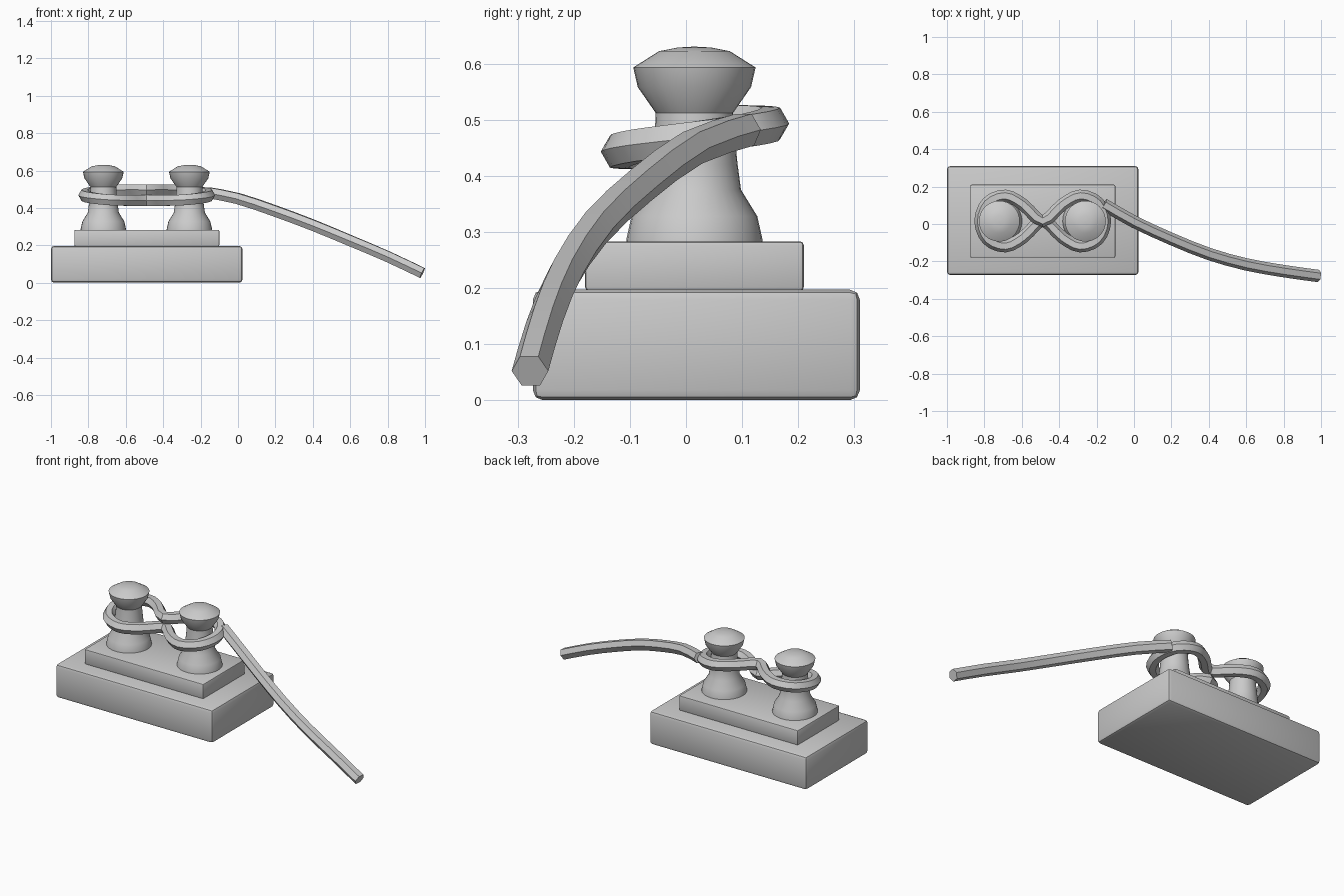
import bpy, bmesh, math
from mathutils import Vector

if "Cube" in bpy.data.objects:
    bpy.data.objects.remove(bpy.data.objects["Cube"])

grey = bpy.data.materials.new("plain grey")
grey.diffuse_color = (0.6, 0.6, 0.6, 1)
grey.use_nodes = True
grey.node_tree.nodes["Principled BSDF"].inputs["Base Color"].default_value = grey.diffuse_color


def finish(name, bm, angle=30):
    bmesh.ops.recalc_face_normals(bm, faces=bm.faces[:])
    me = bpy.data.meshes.new(name)
    bm.to_mesh(me)
    bm.free()
    me.materials.append(grey)
    ob = bpy.data.objects.new(name, me)
    bpy.context.collection.objects.link(ob)
    bpy.ops.object.select_all(action='DESELECT')
    ob.select_set(True)
    bpy.context.view_layer.objects.active = ob
    bpy.ops.object.shade_smooth_by_angle(angle=math.radians(angle))
    return ob


def block(name, lo, hi, bevel):
    bm = bmesh.new()
    bmesh.ops.create_cube(bm, size=1)
    for v in bm.verts:
        v.co = Vector([lo[i] + (v.co[i] + 0.5) * (hi[i] - lo[i]) for i in range(3)])
    bmesh.ops.bevel(bm, geom=bm.edges[:], offset=bevel, segments=2,
                    profile=0.5, affect='EDGES')
    return finish(name, bm, 35)


def lathe(name, x, y, profile, n=32):
    bm = bmesh.new()
    rings = [[bm.verts.new((x + r * math.cos(2 * math.pi * k / n),
                            y + r * math.sin(2 * math.pi * k / n), z))
              for k in range(n)] for r, z in profile]
    for a, b in zip(rings, rings[1:]):
        for k in range(n):
            j = (k + 1) % n
            bm.faces.new((a[k], a[j], b[j], b[k]))
    bm.faces.new(rings[0])
    bm.faces.new(rings[-1])
    return finish(name, bm, 32)


def spline(pts, closed, steps):
    # Catmull-Rom through the control points
    p = [Vector(q) for q in pts]
    n = len(p)
    get = (lambda i: p[i % n]) if closed else (lambda i: p[max(0, min(n - 1, i))])
    out = []
    for i in range(n if closed else n - 1):
        a, b, c, d = (get(i + k) for k in (-1, 0, 1, 2))
        for s in range(steps):
            t = s / steps
            out.append(0.5 * (2 * b + (c - a) * t + (2 * a - 5 * b + 4 * c - d) * t * t
                              + (3 * b - a - 3 * c + d) * t ** 3))
    return out if closed else out + [p[-1]]


def rope(name, pts, closed, steps, r=0.033):
    path = spline(pts, closed, steps)
    n = len(path)
    bm = bmesh.new()
    rings = []
    for i, c in enumerate(path):
        if closed:
            tan = path[(i + 1) % n] - path[i - 1]
        else:
            tan = path[min(i + 1, n - 1)] - path[max(i - 1, 0)]
        tan.normalize()
        side = tan.cross(Vector((0, 0, 1))).normalized()
        up = side.cross(tan)
        rings.append([bm.verts.new(c + r * (side * math.cos(k * math.pi / 3)
                                            + up * math.sin(k * math.pi / 3)))
                      for k in range(6)])
    for i in range(n if closed else n - 1):
        a, b = rings[i], rings[(i + 1) % n]
        for k in range(6):
            j = (k + 1) % 6
            bm.faces.new((a[k], a[j], b[j], b[k]))
    if not closed:
        bm.faces.new(rings[0])
        bm.faces.new(rings[-1])
    return finish(name, bm, 30)


# Stepped base
block("base_block", (-1.0, -0.273, 0), (0.024, 0.31, 0.197), 0.018)
block("mounting_plate", (-0.875, -0.18, 0.195), (-0.10, 0.21, 0.283), 0.007)

# Two mooring posts with flared heads
post = [(0.122, 0.278), (0.121, 0.288), (0.112, 0.328), (0.083, 0.375), (0.077, 0.42),
        (0.070, 0.49), (0.069, 0.512), (0.101, 0.558), (0.109, 0.593),
        (0.063, 0.622), (0.03, 0.6285), (0.004, 0.63)]
for side, x in (("left", -0.72), ("right", -0.26)):
    lathe(side + "_post", x, 0.015, post)

# Figure-eight rope wrap: offsets from the crossing, with height
half = [(0, 0, 0.497), (0.105, 0.088, 0.497), (0.2, 0.135, 0.493), (0.295, 0.098, 0.482),
        (0.333, 0, 0.468), (0.295, -0.098, 0.454), (0.2, -0.135, 0.443), (0.105, -0.088, 0.44)]
other = [(0, 0, 0.44)] + [(-u, v, z) for u, v, z in reversed(half[1:])]
rope("rope_wrap", [(-0.488 + u, 0.016 + v, z) for u, v, z in half + other], True, 3)

# Loose rope end falling away to the right
rope("rope_tail", [(-0.162, 0.105, 0.482), (0, 0.012, 0.45), (0.2, -0.08, 0.383),
                   (0.4, -0.16, 0.308), (0.6, -0.216, 0.225), (0.8, -0.252, 0.14),
                   (0.986, -0.278, 0.052)], False, 2)
